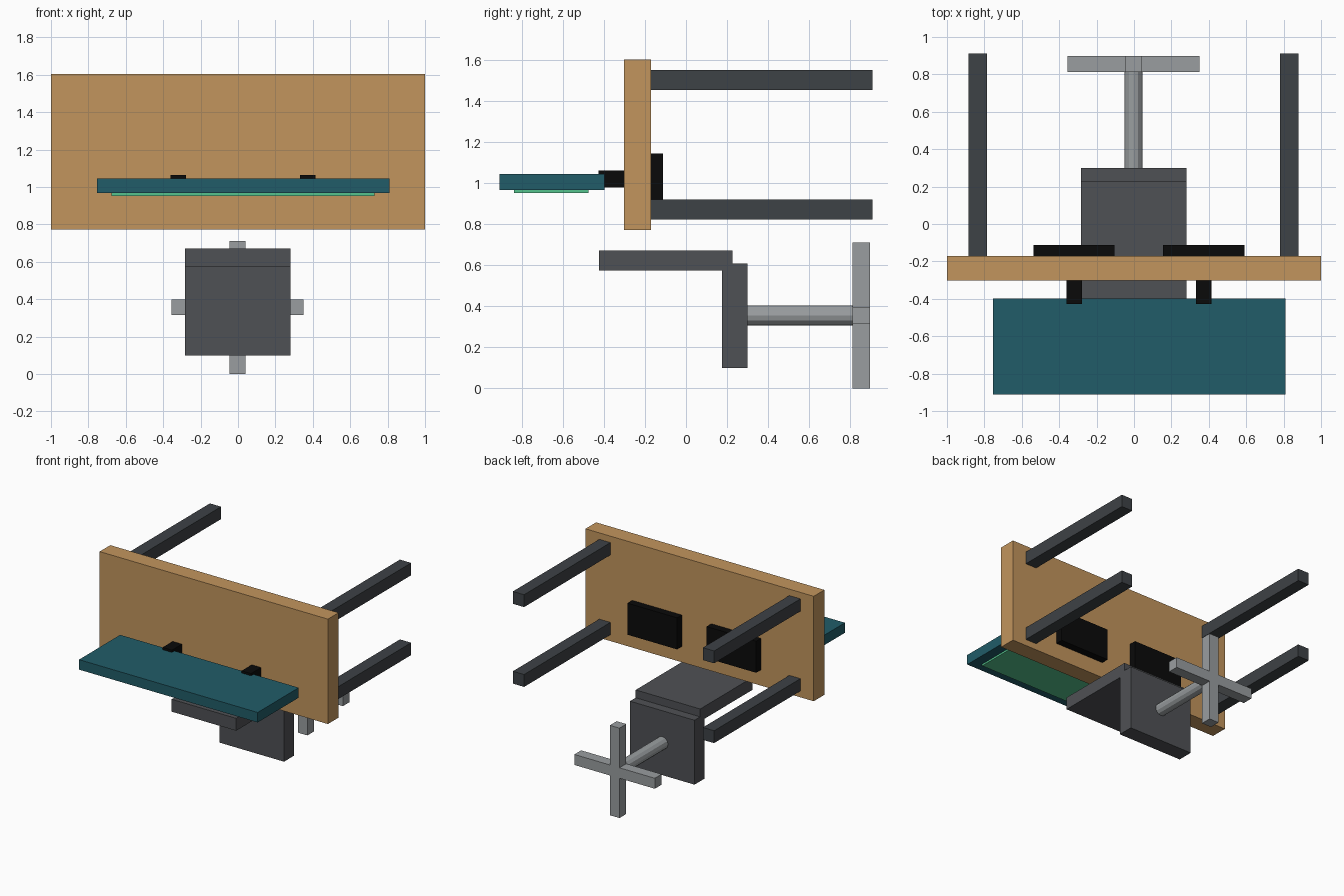
import bpy, bmesh, math
from mathutils import Matrix

if "Cube" in bpy.data.objects:
    bpy.data.objects.remove(bpy.data.objects["Cube"])


def material(name, rgb):
    m = bpy.data.materials.new(name)
    m.diffuse_color = (*rgb, 1)
    m.use_nodes = True
    m.node_tree.nodes["Principled BSDF"].inputs["Base Color"].default_value = m.diffuse_color
    return m


wood = material("wood", (0.54, 0.30, 0.11))
dark_metal = material("dark_metal", (0.048, 0.054, 0.061))
cushion = material("cushion", (0.078, 0.082, 0.09))
teal = material("teal_casing", (0.015, 0.107, 0.138))
green = material("green_screen", (0.09, 0.55, 0.27))
black = material("black_plastic", (0.003, 0.003, 0.003))
steel = material("steel", (0.32, 0.34, 0.35))


def finish(name, bm, mat):
    me = bpy.data.meshes.new(name)
    bm.to_mesh(me)
    bm.free()
    me.materials.append(mat)
    ob = bpy.data.objects.new(name, me)
    bpy.context.collection.objects.link(ob)
    return ob


def box(name, x, y, z, mat):
    """Box from (min, max) pairs on each axis."""
    size = [b - a for a, b in (x, y, z)]
    mid = [(a + b) / 2 for a, b in (x, y, z)]
    bm = bmesh.new()
    bmesh.ops.create_cube(bm, size=1)
    bmesh.ops.scale(bm, vec=size, verts=bm.verts)
    ob = finish(name, bm, mat)
    ob.location = mid
    return ob


# Desk lying on its back edge: the legs point along +y
box("desk_top", (-1, 1), (-0.303, -0.17), (0.773, 1.604), wood)
for side, x in (("left", -0.835), ("right", 0.83)):
    for level, z in (("lower", 0.872), ("upper", 1.504)):
        box(f"desk_leg_{side}_{level}", (x - 0.049, x + 0.049),
            (-0.172, 0.911), (z - 0.049, z + 0.049), dark_metal)

# Monitor with its screen facing down
box("monitor_casing", (-0.755, 0.81), (-0.911, -0.397), (0.967, 1.046), teal)
box("monitor_screen", (-0.676, 0.73), (-0.838, -0.475), (0.953, 0.969), green)

# Monitor stands: a post above the desk top and a foot plate behind it
for side, x in (("left", -0.32), ("right", 0.373)):
    box(f"stand_post_{side}", (x - 0.041, x + 0.041),
        (-0.428, -0.29), (0.981, 1.064), black)
    box(f"stand_plate_{side}", (x - 0.217, x + 0.217),
        (-0.18, -0.111), (0.897, 1.147), black)

# Chair, turned the same way as the desk
box("chair_seat", (-0.284, 0.281), (0.175, 0.299), (0.1, 0.61), cushion)
box("chair_back", (-0.284, 0.281), (-0.424, 0.228), (0.574, 0.672), cushion)

# Faceted chair column along y
bm = bmesh.new()
bmesh.ops.create_cone(bm, cap_ends=True, segments=12, radius1=0.049,
                      radius2=0.049, depth=0.56,
                      matrix=Matrix.Rotation(math.pi / 2, 4, "X"))
column = finish("chair_column", bm, steel)
column.location = (-0.003, 0.56, 0.356)

# Cross-shaped chair base
box("chair_base_bar_upright", (-0.045, 0.039), (0.812, 0.897), (0, 0.712), steel)
box("chair_base_bar_level", (-0.355, 0.35), (0.812, 0.897), (0.315, 0.398), steel)
